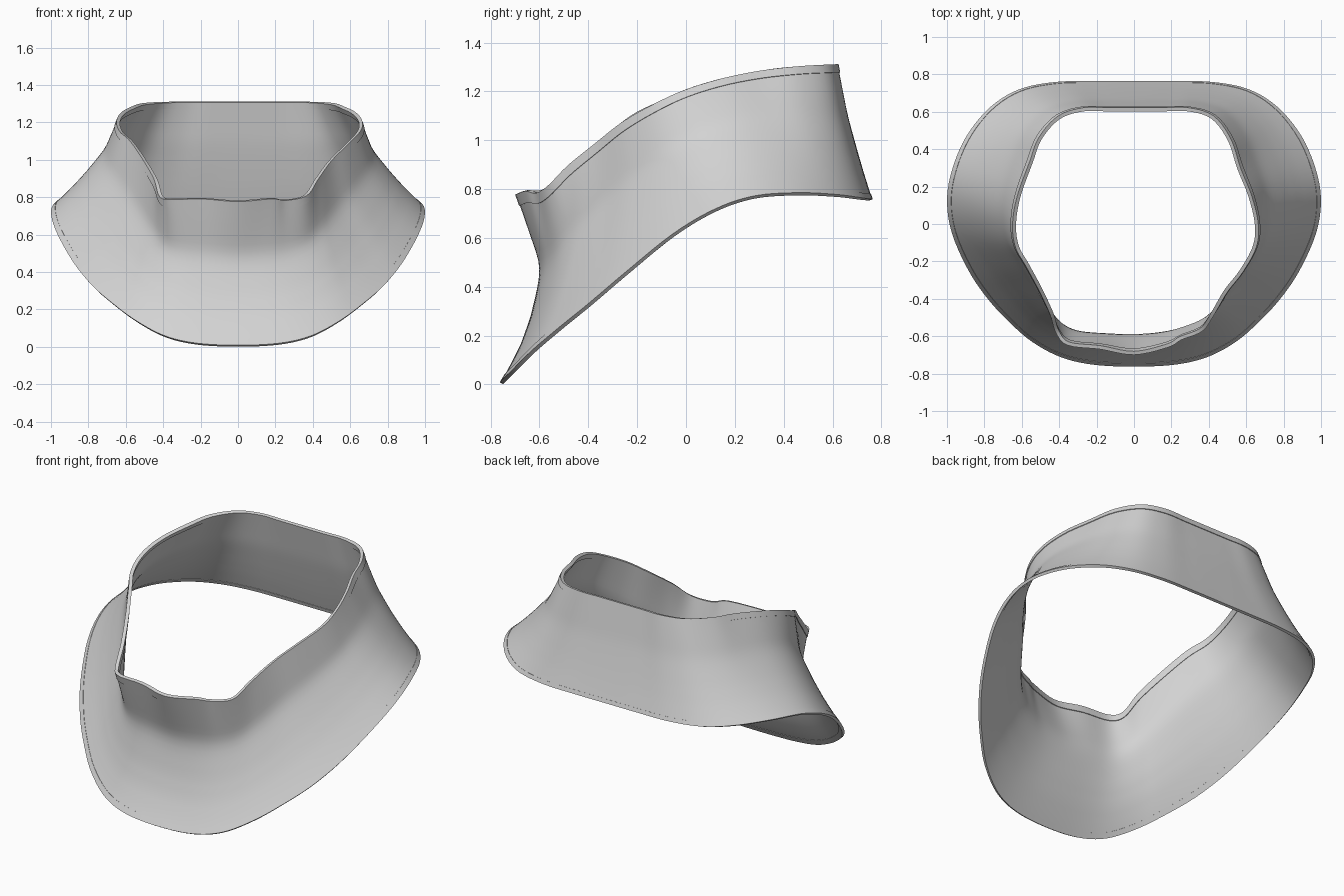
import bpy, bmesh, math
from mathutils import Vector

if "Cube" in bpy.data.objects:
    bpy.data.objects.remove(bpy.data.objects["Cube"])

# Outline of the neck opening (x, y), clockwise from the back centre
TOP = [(0, .612), (.15, .612), (.29, .612), (.42, .57), (.51, .45), (.56, .30),
       (.62, .15), (.655, 0), (.645, -.12), (.575, -.25), (.49, -.36), (.42, -.48),
       (.36, -.565), (.25, -.61), (.18, -.65), (0, -.69), (-.18, -.66),
       (-.35, -.64), (-.41, -.575), (-.44, -.48), (-.50, -.35), (-.57, -.22),
       (-.625, -.12), (-.64, 0), (-.615, .15), (-.55, .33), (-.50, .46),
       (-.40, .57), (-.27, .612), (-.14, .612)]
# Right half of the lower hem (x, y), back to front, then mirrored
HALF = [(0, .757), (.2, .757), (.42, .752), (.615, .712), (.77, .615), (.895, .46),
        (.97, .28), (.994, .12), (.967, -.05), (.88, -.245), (.778, -.395),
        (.662, -.52), (.54, -.625), (.39, -.705), (.22, -.745), (0, -.756)]
BOTTOM = HALF + [(-x, y) for x, y in HALF[-2:0:-1]]
# Edge heights as (y, z)
TOP_Z = [(-.69, .78), (-.655, .795), (-.61, .785), (-.565, .81), (-.5, .88), (-.4, .96),
         (-.3, 1.04), (-.2, 1.115), (0, 1.205), (.2, 1.265), (.4, 1.295), (.62, 1.31)]
BOTTOM_Z = [(-.756, .005), (-.6, .16), (-.4, .322), (-.2, .492), (0, .652), (.1, .705),
            (.2, .745), (.3, .772), (.4, .782), (.6, .775), (.76, .755)]
# Inward pinch of the wall: share along the wall, and depth by facing (-1 front, 1 back)
SHAPE = [(0, 0), (.12, .31), (.24, .63), (.34, .9), (.42, 1), (.52, .95), (.66, .82),
         (.8, .58), (.92, .26), (1, 0)]
DEPTH = [(-1, .118), (-.9, .105), (-.7, .082), (0, .066), (.7, .025), (1, .01)]


def lookup(table, x):
    if x <= table[0][0]:
        return table[0][1]
    for (a, va), (b, vb) in zip(table, table[1:]):
        if x <= b:
            return va + (vb - va) * (x - a) / (b - a)
    return table[-1][1]


def smooth_loop(points, steps):
    """Closed Catmull-Rom curve through the points."""
    n, out = len(points), []
    for i in range(n):
        a, b, c, d = (points[(i + k) % n] for k in (-1, 0, 1, 2))
        for s in range(steps):
            t = s / steps
            out.append(.5 * (2 * b + (c - a) * t + (2 * a - 5 * b + 4 * c - d) * t * t
                             + (3 * b - a - 3 * c + d) * t ** 3))
    return out


def relaxed(loop, reach):
    """The same loop with its folds averaged out."""
    n = len(loop)
    return [sum((loop[(i + k) % n] for k in range(-reach, reach + 1)), Vector())
            / (2 * reach + 1) for i in range(n)]


upper = smooth_loop([Vector((x, y, lookup(TOP_Z, y))) for x, y in TOP], 5)
lower = smooth_loop([Vector((x, y, lookup(BOTTOM_Z, y))) for x, y in BOTTOM], 5)
soft = [p.lerp(q, min(1, max(0, (-.3 - p.y) / .15)))      # only the front is relaxed
        for p, q in zip(upper, relaxed(relaxed(upper, 3), 3))]

grey = bpy.data.materials.new("light grey cloth")
grey.diffuse_color = (.65, .65, .65, 1)
grey.use_nodes = True
grey.node_tree.nodes["Principled BSDF"].inputs["Base Color"].default_value = grey.diffuse_color


def wall_point(i, t):
    """Point on the flared wall, t = 0 at the neck and 1 at the hem."""
    p = upper[i].lerp(soft[i], min(1, t * 2)).lerp(lower[i], t)
    out = Vector((p.x, p.y, 0)).normalized()
    return p - out * lookup(DEPTH, out.y) * lookup(SHAPE, t)


def band(name, t0, t1, rows, thickness):
    """Closed strip of the wall between t0 and t1, given a thickness."""
    bm = bmesh.new()
    n = len(upper)
    grid = [[bm.verts.new(wall_point(i, t0 + (t1 - t0) * r / rows)) for i in range(n)]
            for r in range(rows + 1)]
    for r in range(rows):
        for i in range(n):
            j = (i + 1) % n
            bm.faces.new((grid[r][i], grid[r + 1][i], grid[r + 1][j], grid[r][j]))
    mesh = bpy.data.meshes.new(name)
    bm.to_mesh(mesh)
    bm.free()
    mesh.materials.append(grey)
    ob = bpy.data.objects.new(name, mesh)
    bpy.context.collection.objects.link(ob)
    bpy.ops.object.select_all(action='DESELECT')
    ob.select_set(True)
    bpy.context.view_layer.objects.active = ob
    mod = ob.modifiers.new("thickness", 'SOLIDIFY')
    mod.thickness = thickness
    mod.offset = 0
    bpy.ops.object.modifier_apply(modifier=mod.name)
    bm = bmesh.new()
    bm.from_mesh(ob.data)
    bmesh.ops.recalc_face_normals(bm, faces=bm.faces)
    bm.to_mesh(ob.data)
    bm.free()
    bpy.ops.object.shade_smooth_by_angle(angle=math.radians(40))
    return ob


# Main cloth wall and the two raised hems
band("collar_wall", .01, .99, 20, .012)
band("neck_hem", 0, .06, 3, .02)
band("lower_hem", .96, 1, 2, .016)
